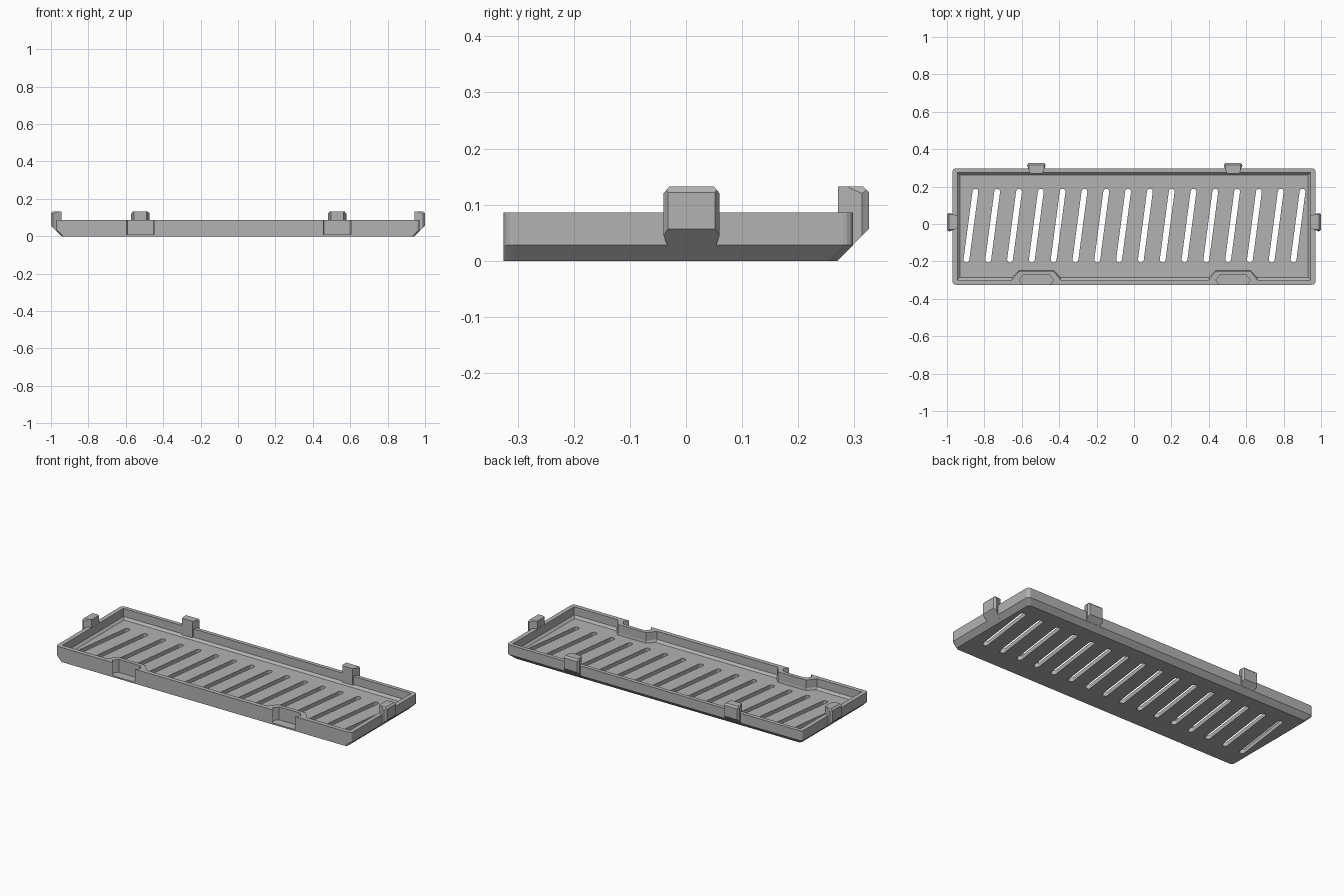
import bpy, bmesh, math
from mathutils import Vector

if "Cube" in bpy.data.objects:
    bpy.data.objects.remove(bpy.data.objects["Cube"])

grey = bpy.data.materials.new("grey plastic")
grey.diffuse_color = (0.45, 0.45, 0.45, 1)
grey.use_nodes = True
grey.node_tree.nodes["Principled BSDF"].inputs["Base Color"].default_value = grey.diffuse_color


def add_object(name, bm):
    bmesh.ops.recalc_face_normals(bm, faces=bm.faces[:])
    mesh = bpy.data.meshes.new(name)
    bm.to_mesh(mesh)
    bm.free()
    mesh.materials.append(grey)
    ob = bpy.data.objects.new(name, mesh)
    bpy.context.collection.objects.link(ob)
    return ob


def loft(bm, rings):
    """Closed solid through a list of (plan points, z) rings."""
    loops = [[bm.verts.new((x, y, z)) for x, y in pts] for pts, z in rings]
    n = len(loops[0])
    for a, b in zip(loops, loops[1:]):
        for i in range(n):
            j = (i + 1) % n
            bm.faces.new((a[i], a[j], b[j], b[i]))
    bm.faces.new(loops[0][::-1])
    bm.faces.new(loops[-1])


def rounded_rect(hx, y0, y1, r=0.018, n=4):
    pts = []
    for k, (cx, cy) in enumerate([(hx - r, y1 - r), (r - hx, y1 - r),
                                  (r - hx, y0 + r), (hx - r, y0 + r)]):
        for i in range(n + 1):
            a = math.pi / 2 * (k + i / n)
            pts.append((cx + r * math.cos(a), cy + r * math.sin(a)))
    return pts


CENTRES = (-0.522, 0.53)   # x of the back clips and front pockets

# Tray body: chamfered below on the left, right and back
bm = bmesh.new()
full = rounded_rect(0.97, -0.325, 0.298)
loft(bm, [(rounded_rect(0.942, -0.325, 0.27), 0), (full, 0.028), (full, 0.086)])
tray = add_object("tray", bm)


# Cavity, with the front wall bulging in behind each pocket
def cavity_plan(hx, y0, y1, bump):
    pts = [(-hx, y1), (-hx, y0)]
    for c in CENTRES:
        pts += [(c - 0.13, y0), (c - 0.092, bump), (c + 0.092, bump), (c + 0.13, y0)]
    return pts + [(hx, y0), (hx, y1)]


bm = bmesh.new()
top = cavity_plan(0.944, -0.299, 0.275, -0.25)
loft(bm, [(cavity_plan(0.931, -0.286, 0.262, -0.248), 0.025), (top, 0.038), (top, 0.15)])
cavity = add_object("cavity_cutter", bm)

# Sixteen slanted vent slots
bm = bmesh.new()
lean = math.atan2(0.048, 0.363)
for i in range(16):
    x = -0.872 + i * 0.1166
    pts = []
    for end in (0, 1):
        sx, sy = (x + 0.024, 0.173) if end == 0 else (x - 0.024, -0.19)
        for k in range(7):
            a = math.pi * (end + k / 6) - lean
            pts.append((sx + 0.0155 * math.cos(a), sy + 0.0155 * math.sin(a)))
    loft(bm, [(pts, -0.05), (pts, 0.06)])
slots = add_object("slot_cutter", bm)

# Dovetail pockets in the front wall
bm = bmesh.new()
for c in CENTRES:
    half = [(0.073, -0.36), (0.073, -0.325), (0.092, -0.3), (0.07, -0.272)]
    pts = [(c + w, y) for w, y in half] + [(c - w, y) for w, y in half[::-1]]
    loft(bm, [(pts, 0.009), (pts, 0.15)])
pockets = add_object("pocket_cutter", bm)

for cutter in (cavity, slots, pockets):
    mod = tray.modifiers.new(cutter.name, 'BOOLEAN')
    mod.operation = 'DIFFERENCE'
    mod.solver = 'EXACT'
    mod.object = cutter
    cutter.hide_render = True
    cutter.hide_viewport = True


# Dovetail clips: local y points outward, planes trim the chamfers
def clip(name, loc, angle):
    bm = bmesh.new()
    half = [(0.034, 0), (0.05, 0.043), (0.042, 0.055)]
    pts = [(w, d) for w, d in half] + [(-w, d) for w, d in half[::-1]]
    loft(bm, [(pts, -0.02), (pts, 0.132)])
    for co, no in [((0, 0.055, 0.057), (0, 1, -1)),
                   ((0, 0.055, 0.122), (0, 1, 1)),
                   ((0.05, 0, 0.12), (1.2, 0, 1)),
                   ((-0.05, 0, 0.12), (-1.2, 0, 1))]:
        cut = bmesh.ops.bisect_plane(bm, geom=bm.verts[:] + bm.edges[:] + bm.faces[:],
                                     plane_co=co, plane_no=Vector(no).normalized(),
                                     clear_outer=True)
        edges = [e for e in cut["geom_cut"] if isinstance(e, bmesh.types.BMEdge)]
        bmesh.ops.edgeloop_fill(bm, edges=edges)
    ob = add_object(name, bm)
    ob.location = loc
    ob.rotation_euler.z = angle


clip("back_clip_left", (CENTRES[0], 0.271, 0), 0)
clip("back_clip_right", (CENTRES[1], 0.271, 0), 0)
clip("side_clip_left", (-0.945, 0.01, 0), math.pi / 2)
clip("side_clip_right", (0.945, 0.01, 0), -math.pi / 2)
